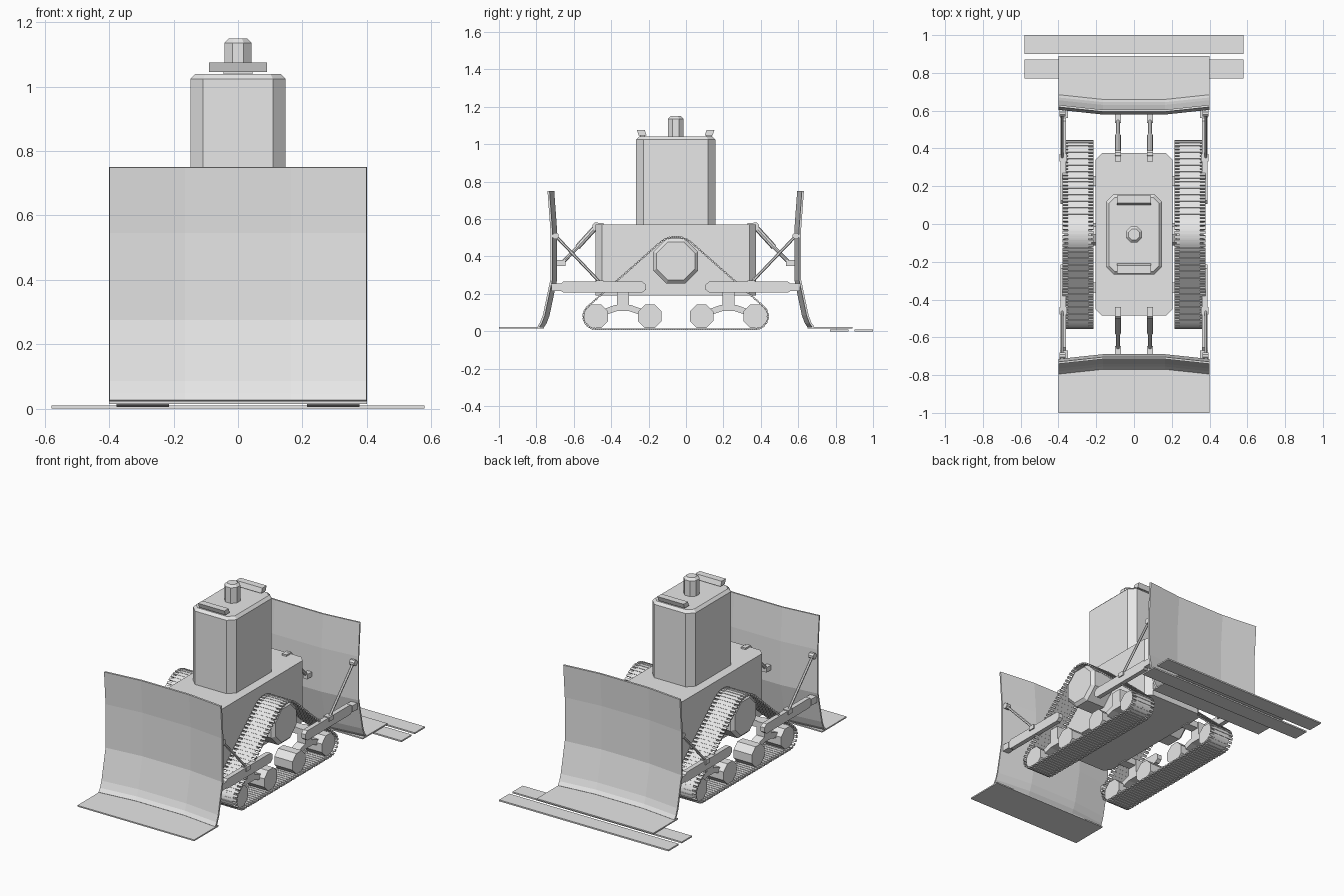
import bpy, bmesh
from math import radians, sin, cos, pi
from mathutils import Vector, Matrix

cube = bpy.data.objects.get("Cube")
if cube:
    bpy.data.objects.remove(cube)

CENTRE_Y = -0.055  # the machine is symmetric about this plane

grey = bpy.data.materials.new("light_grey")
grey.use_nodes = True
grey.diffuse_color = (0.8, 0.8, 0.8, 1)
grey.node_tree.nodes["Principled BSDF"].inputs["Base Color"].default_value = (0.8, 0.8, 0.8, 1)


def finish(name, bm, mirror="", thickness=0):
    """Turn a bmesh into an object, mirrored over the given axes."""
    bmesh.ops.recalc_face_normals(bm, faces=bm.faces)
    mesh = bpy.data.meshes.new(name)
    bm.to_mesh(mesh)
    bm.free()
    mesh.materials.append(grey)
    ob = bpy.data.objects.new(name, mesh)
    ob.location.y = CENTRE_Y
    bpy.context.collection.objects.link(ob)
    if thickness:
        sol = ob.modifiers.new("Thickness", "SOLIDIFY")
        sol.thickness = thickness
        sol.offset = 0
    if mirror:
        mod = ob.modifiers.new("Mirror", "MIRROR")
        mod.use_axis = ("x" in mirror, "y" in mirror, False)
        mod.use_mirror_merge = False
    return ob


def add_box(bm, lo, hi):
    lo, hi = Vector(lo), Vector(hi)
    mat = Matrix.Translation((lo + hi) / 2) @ Matrix.Diagonal((*(hi - lo), 1))
    return bmesh.ops.create_cube(bm, size=1, matrix=mat)["verts"]


def box(name, lo, hi, mirror="", corner=0, top=0):
    bm = bmesh.new()
    add_box(bm, lo, hi)
    if corner:
        edges = [e for e in bm.edges if abs(e.verts[0].co.z - e.verts[1].co.z) > 0.01]
        bmesh.ops.bevel(bm, geom=edges, offset=corner, segments=1, affect="EDGES")
    if top:
        edges = [e for e in bm.edges if min(v.co.z for v in e.verts) > hi[2] - 0.001]
        bmesh.ops.bevel(bm, geom=edges, offset=top, segments=1, affect="EDGES")
    return finish(name, bm, mirror)


def prism(name, pts, x0, x1, mirror="", chamfer=0):
    """Extrude a (y, z) outline along x."""
    bm = bmesh.new()
    face = bm.faces.new([bm.verts.new((x0, y, z)) for y, z in pts])
    ext = bmesh.ops.extrude_face_region(bm, geom=[face])["geom"]
    bmesh.ops.translate(bm, vec=(x1 - x0, 0, 0), verts=[v for v in ext if isinstance(v, bmesh.types.BMVert)])
    if chamfer:
        edges = [e for e in bm.edges if min(v.co.x for v in e.verts) > x1 - 0.001]
        bmesh.ops.bevel(bm, geom=edges, offset=chamfer, segments=1, affect="EDGES")
    return finish(name, bm, mirror)


def octagon(y, z, r):
    return [(y + r * cos(pi / 8 + i * pi / 4), z + r * sin(pi / 8 + i * pi / 4)) for i in range(8)]


def rod(name, a, b, r, mirror="xy", sides=8):
    a, b = Vector(a), Vector(b)
    bm = bmesh.new()
    mat = Matrix.Translation((a + b) / 2) @ (b - a).to_track_quat("Z", "Y").to_matrix().to_4x4()
    bmesh.ops.create_cone(bm, cap_ends=True, segments=sides, radius1=r, radius2=r,
                          depth=(b - a).length, matrix=mat)
    return finish(name, bm, mirror)


# Body, cab and roof fittings
box("hull", (-0.205, -0.43, 0.19), (0.205, 0.43, 0.57), corner=0.035)
box("cab", (-0.148, -0.212, 0.56), (0.148, 0.212, 1.04), corner=0.04, top=0.016)

bm = bmesh.new()
bmesh.ops.create_cone(bm, cap_ends=True, segments=8, radius1=0.046, radius2=0.046, depth=0.12,
                      matrix=Matrix.Translation((0, 0, 1.09)) @ Matrix.Rotation(pi / 8, 4, "Z"))
rim = [e for e in bm.edges if min(v.co.z for v in e.verts) > 1.14]
bmesh.ops.bevel(bm, geom=rim, offset=0.014, segments=1, affect="EDGES")
finish("roof_stack", bm)

prism("roof_bar", [(-0.207, 1.075), (-0.165, 1.075), (-0.155, 1.046), (-0.197, 1.046)], -0.09, 0.09, "y")
box("roof_bar_foot", (-0.045, -0.19, 1.035), (0.045, -0.165, 1.05), "y")

# Curved blades: a profile swept over four stations
profile = [(-0.68, 0.75), (-0.665, 0.545), (-0.665, 0.275),
           (-0.705, 0.085), (-0.72, 0.045), (-0.735, 0.023)]
stations = [(-0.4, 0), (-0.165, 0.025), (0.165, 0.025), (0.4, 0)]
bm = bmesh.new()
rows = [[bm.verts.new((x, y + dy, z)) for x, dy in stations] for y, z in profile]
for upper, lower in zip(rows, rows[1:]):
    for i in range(3):
        bm.faces.new((upper[i], upper[i + 1], lower[i + 1], lower[i]))
finish("blade", bm, "y", thickness=0.011)
box("blade_plate", (-0.4, -0.945, 0.015), (0.4, -0.705, 0.023), "y")

# Loose ground strips behind
for i, (y0, y1) in enumerate([(0.77, 0.87), (0.9, 1.0)]):
    box(f"ground_strip_{i + 1}", (-0.58, y0 - CENTRE_Y, 0), (0.58, y1 - CENTRE_Y, 0.009))

# Push arms, braces and rams
prism("push_arm", [(-0.645, 0.235), (-0.62, 0.22), (-0.6, 0.206), (-0.18, 0.206), (-0.16, 0.222),
                   (-0.16, 0.25), (-0.18, 0.266), (-0.6, 0.266), (-0.62, 0.25)], 0.36, 0.388, "xy")
box("arm_clevis", (0.35, -0.665, 0.215), (0.392, -0.615, 0.255), "xy")
box("brace_bracket", (0.355, -0.425, 0.245), (0.395, -0.385, 0.272), "xy")
rod("brace", (0.38, -0.642, 0.51), (0.38, -0.405, 0.262), 0.008, sides=6)
prism("brace_knuckle", octagon(-0.642, 0.51, 0.018), 0.362, 0.395, "xy")
prism("ram_hull_lug", octagon(-0.425, 0.56, 0.022), 0.07, 0.1, "xy")
box("ram_hull_mount", (0.07, -0.425, 0.542), (0.1, -0.385, 0.58), "xy")
box("ram_blade_lug", (0.07, -0.645, 0.35), (0.1, -0.59, 0.38), "xy")
rod("ram_cylinder", (0.085, -0.42, 0.565), (0.085, -0.525, 0.45), 0.015)
rod("ram_piston", (0.085, -0.52, 0.455), (0.085, -0.608, 0.365), 0.01)

# Wheels, sprocket and rockers
WHEEL_Y, WHEEL_Z, HUB_Z = 0.425, 0.08, 0.375
for label, y in (("outer", -WHEEL_Y), ("inner", -0.138)):
    prism(f"{label}_wheel", octagon(y, WHEEL_Z, 0.068), 0.235, 0.36, "xy")
prism("sprocket", octagon(0, HUB_Z, 0.13), 0.225, 0.368, "x", chamfer=0.018)
rod("sprocket_axle", (0.19, 0, HUB_Z), (0.24, 0, HUB_Z), 0.06, "x")
prism("rocker", [(-0.425, 0.07), (-0.425, 0.105), (-0.325, 0.14), (-0.24, 0.14),
                 (-0.138, 0.105), (-0.138, 0.07), (-0.25, 0.108), (-0.315, 0.108)], 0.27, 0.325, "xy")
box("rocker_post", (0.27, -0.315, 0.11), (0.325, -0.25, 0.225), "xy")
box("rocker_axle", (0.19, -0.31, 0.185), (0.325, -0.255, 0.225), "xy")

# Track: follow the belt line round both end wheels and the sprocket
path = []
for y, z, r, start, end in ((-WHEEL_Y, WHEEL_Z, 0.069, 270, 131.7),
                            (0, HUB_Z, 0.13, 131.7, 48.3),
                            (WHEEL_Y, WHEEL_Z, 0.069, 48.3, -90)):
    for i in range(17):
        a = radians(start + (end - start) * i / 16)
        path.append(Vector((0, y + r * cos(a), z + r * sin(a))))
path.append(path[0])
total = sum((b - a).length for a, b in zip(path, path[1:]))
LINKS = 104
pitch = total / LINKS


def along(dist):
    """Point and direction at a distance along the belt."""
    for a, b in zip(path, path[1:]):
        step = (b - a).length
        if dist <= step:
            return a.lerp(b, dist / step), (b - a).normalized()
        dist -= step
    return path[-1], (path[-1] - path[-2]).normalized()


bm = bmesh.new()
side = Vector((1, 0, 0))
for i in range(LINKS):
    # a wide slat, then a narrow connecting pad
    for shift, x0, x1, length, thick in ((0, 0.214, 0.378, 0.62, 0.010), (0.5, 0.24, 0.35, 0.7, 0.006)):
        pos, fwd = along((i + shift) * pitch)
        verts = add_box(bm, (x0, -pitch * length / 2, -thick / 2), (x1, pitch * length / 2, thick / 2))
        turn = Matrix((side, fwd, side.cross(fwd))).transposed().to_4x4()
        bmesh.ops.transform(bm, matrix=Matrix.Translation(pos) @ turn, verts=verts)
finish("track", bm, "x")
